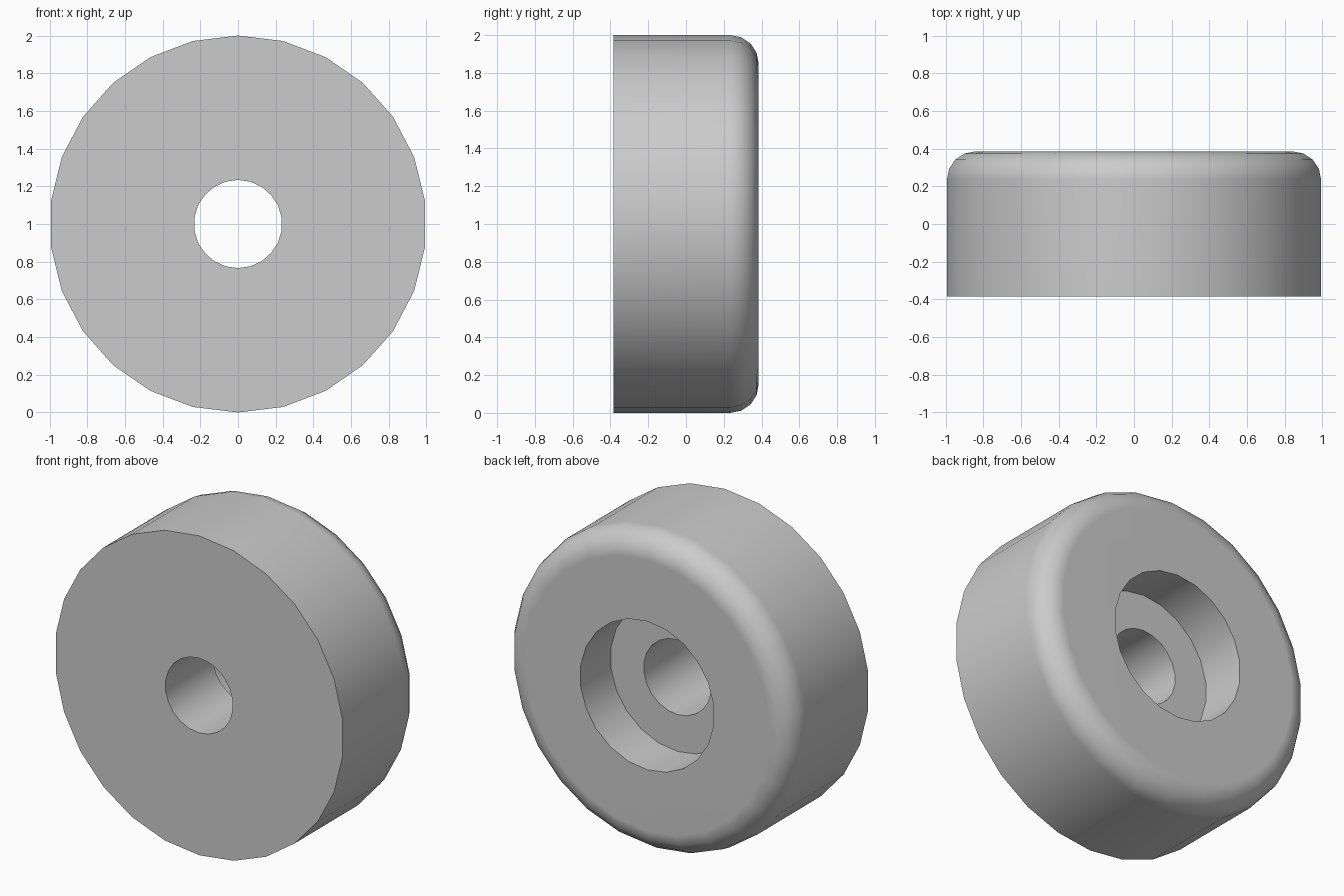
import bpy
import bmesh
import math
from mathutils import Matrix

cube = bpy.data.objects.get("Cube")
if cube:
    bpy.data.objects.remove(cube, do_unlink=True)

HALF = 0.385        # half the thickness along y
FLOOR = 0.085       # y of the recess floor
RIM = 0.15          # radius of the rounded back rim


def make_cylinder(name, radius, sides, y0, y1, rim=0):
    """Cylinder along y through z = 1, with an optional rounded back rim."""
    bm = bmesh.new()
    place = Matrix.Translation((0, (y0 + y1) / 2, 1)) @ Matrix.Rotation(math.pi / 2, 4, "X")
    bmesh.ops.create_cone(bm, cap_ends=True, segments=sides, radius1=radius,
                          radius2=radius, depth=y1 - y0, matrix=place)
    if rim:
        edges = [e for e in bm.edges if all(v.co.y > y1 - 0.001 for v in e.verts)]
        bmesh.ops.bevel(bm, geom=edges, offset=rim, offset_type="OFFSET",
                        segments=4, profile=0.5, affect="EDGES")
    mesh = bpy.data.meshes.new(name)
    bm.to_mesh(mesh)
    bm.free()
    obj = bpy.data.objects.new(name, mesh)
    bpy.context.collection.objects.link(obj)
    return obj


# Round body with softened back rim
body = make_cylinder("round_foot", 1.0, 26, -HALF, HALF, RIM)

# Through hole and wider recess at the back
cutters = [make_cylinder("hole_cutter", 0.234, 22, -1, 1),
           make_cylinder("recess_cutter", 0.465, 22, FLOOR, 1)]

bpy.ops.object.select_all(action="DESELECT")
bpy.context.view_layer.objects.active = body
body.select_set(True)
for cutter in cutters:
    cutter.hide_render = True
    cut = body.modifiers.new("cut", "BOOLEAN")
    cut.object = cutter
    cut.operation = "DIFFERENCE"
    cut.solver = "EXACT"
    bpy.ops.object.modifier_apply(modifier=cut.name)
    bpy.data.objects.remove(cutter, do_unlink=True)

# Smooth sides, crisp hole edges, flat faces
bpy.ops.object.shade_smooth_by_angle(angle=math.radians(30))
normals = body.modifiers.new("flat_faces", "WEIGHTED_NORMAL")
normals.keep_sharp = True

# Grey material
grey = bpy.data.materials.new("mid_grey")
grey.use_nodes = True
colour = (0.6, 0.6, 0.6, 1)
grey.diffuse_color = colour
grey.node_tree.nodes["Principled BSDF"].inputs["Base Color"].default_value = colour
body.data.materials.clear()
body.data.materials.append(grey)
